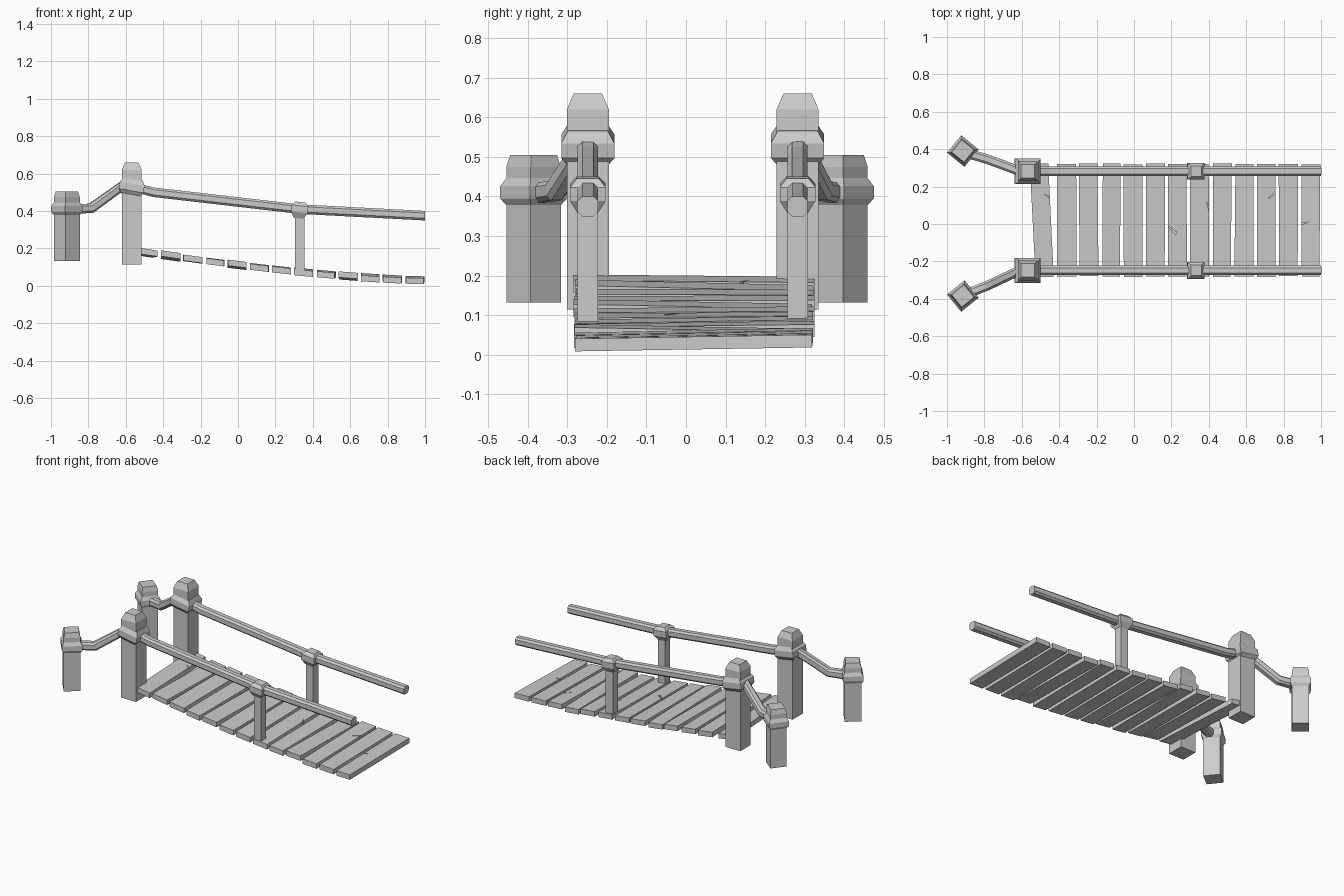
import bpy, bmesh, math, random
from mathutils import Vector, Matrix

random.seed(7)
if "Cube" in bpy.data.objects:
    bpy.data.objects.remove(bpy.data.objects["Cube"])

WOOD = bpy.data.materials.new("grey_wood")
WOOD.use_nodes = True
WOOD.diffuse_color = (0.6, 0.6, 0.6, 1)
WOOD.node_tree.nodes["Principled BSDF"].inputs["Base Color"].default_value = WOOD.diffuse_color


def loft(name, rings, matrix=None):
    """Skin a closed solid over rings of equal point count."""
    bm = bmesh.new()
    loops = [[bm.verts.new(p) for p in ring] for ring in rings]
    for a, b in zip(loops, loops[1:]):
        for i in range(len(a)):
            j = (i + 1) % len(a)
            bm.faces.new((a[i], a[j], b[j], b[i]))
    bm.faces.new(loops[0][::-1])
    bm.faces.new(loops[-1])
    bmesh.ops.recalc_face_normals(bm, faces=bm.faces)
    mesh = bpy.data.meshes.new(name)
    bm.to_mesh(mesh)
    bm.free()
    mesh.materials.append(WOOD)
    ob = bpy.data.objects.new(name, mesh)
    if matrix:
        ob.matrix_world = matrix
    bpy.context.scene.collection.objects.link(ob)
    return ob


def square(half, z):
    return [(sx * half, sy * half, z) for sx, sy in ((-1, -1), (1, -1), (1, 1), (-1, 1))]


def post(name, x, y, profile, collar, collar_z, turn=0, tilt=0):
    """Square post with a chamfered collar band; profiles are (half width, height)."""
    spin = Matrix.Rotation(turn, 4, 'Z')
    loft(name, [square(h, z) for h, z in profile], Matrix.Translation((x, y, 0)) @ spin)
    loft(name + "_collar", [square(h, z) for h, z in collar],
         Matrix.Translation((x, y, collar_z)) @ Matrix.Rotation(tilt, 4, 'Y') @ spin)


def rail(name, path, half):
    """Chamfered square bar swept along a path."""
    c = half * 0.55
    section = [(-c, -half), (c, -half), (half, -c), (half, c),
               (c, half), (-c, half), (-half, c), (-half, -c)]
    pts = [Vector(p) for p in path]
    rings = []
    for i, p in enumerate(pts):
        before = (p - pts[i - 1]).normalized() if i else Vector()
        after = (pts[i + 1] - p).normalized() if i < len(pts) - 1 else Vector()
        along = (before + after).normalized()
        side = Vector((-along.y, along.x, 0)).normalized()
        up = along.cross(side)
        rings.append([p + side * u + up * v for u, v in section])
    loft(name, rings)


# Posts and handrails on both sides
for label, s, y, outer_y in (("left_row", 1, 0.282, 0.39), ("right_row", -1, -0.248, -0.385)):
    post("tall_post_" + label, -0.568, y,
         [(0.053, 0.115), (0.053, 0.62), (0.036, 0.66)],
         [(0.05, -0.045), (0.067, -0.022), (0.067, 0.016), (0.05, 0.045)],
         0.53, tilt=math.radians(10))
    post("end_post_" + label, -0.915, outer_y,
         [(0.049, 0.132), (0.049, 0.475), (0.042, 0.505)],
         [(0.047, -0.035), (0.06, -0.015), (0.06, 0.016), (0.047, 0.04)],
         0.41, turn=math.radians(45 + 6 * s))
    post("middle_post_" + label, 0.33, y,
         [(0.026, 0.083), (0.026, 0.40)],
         [(0.026, -0.052), (0.045, -0.02), (0.045, 0.015), (0.028, 0.035)],
         0.413, tilt=math.radians(6))
    knee_y = y + (outer_y - y) * 0.6
    rail("handrail_" + label, [(-0.9, outer_y - 0.01 * s, 0.408), (-0.785, knee_y, 0.415),
                               (-0.61, y, 0.54), (-0.45, y, 0.5),
                               (0.33, y, 0.41), (1.0, y, 0.375)], 0.0255)


# Uneven deck planks following the sagging slope
def deck_height(x):
    return 0.03 + 0.15 * max(0, (1 - x) / 1.5) ** 1.5


COUNT, PITCH, THICK = 13, 0.1185, 0.032
planks = []
for i in range(COUNT):
    cx = 0.944 - PITCH * (COUNT - 1 - i)
    lean = -0.03 if i == 0 else random.uniform(-0.004, 0.004)
    roll = random.uniform(-0.008, 0.008) if i < COUNT - 1 else 0.005
    rings = []
    for s in (-1, 1):
        y = 0.02 + s * (0.305 - random.uniform(0, 0.008))
        mid = cx + lean * (s + 1) / 2
        half = 0.052 - random.uniform(0, 0.005)
        ring = []
        for dx, dz in ((-1, -1), (1, -1), (1, 1), (-1, 1)):
            x = mid + dx * half
            slope = (deck_height(cx + 0.05) - deck_height(cx - 0.05)) * 10
            z = deck_height(cx) + slope * dx * half + dz * THICK / 2 + s * roll
            ring.append((x, y, max(z, 0)))
        rings.append(ring)
    planks.append(loft("deck_plank_%d" % (i + 1), rings))

# Small split cuts in some planks: plank index, offset to edge, y, direction
for i, off, y, angle in ((0, 0.03, 0.14, 150), (6, -0.03, -0.03, 140), (7, 0.05, 0.08, 110),
                         (10, 0.04, 0.16, 220), (12, -0.05, 0.0, 15)):
    x = 0.944 - PITCH * (COUNT - 1 - i) + off
    wedge = [(-0.03, -0.007), (0.04, 0), (-0.03, 0.007)]
    cutter = loft("split_cutter_%d" % (i + 1), [[(u, v, z) for u, v in wedge] for z in (0, 0.05)],
                  Matrix.Translation((x, y, deck_height(x) + 0.004))
                  @ Matrix.Rotation(math.radians(angle), 4, 'Z'))
    cutter.hide_render = True
    cutter.hide_viewport = True
    cutter.display_type = 'WIRE'
    cut = planks[i].modifiers.new("split", 'BOOLEAN')
    cut.operation = 'DIFFERENCE'
    cut.object = cutter
